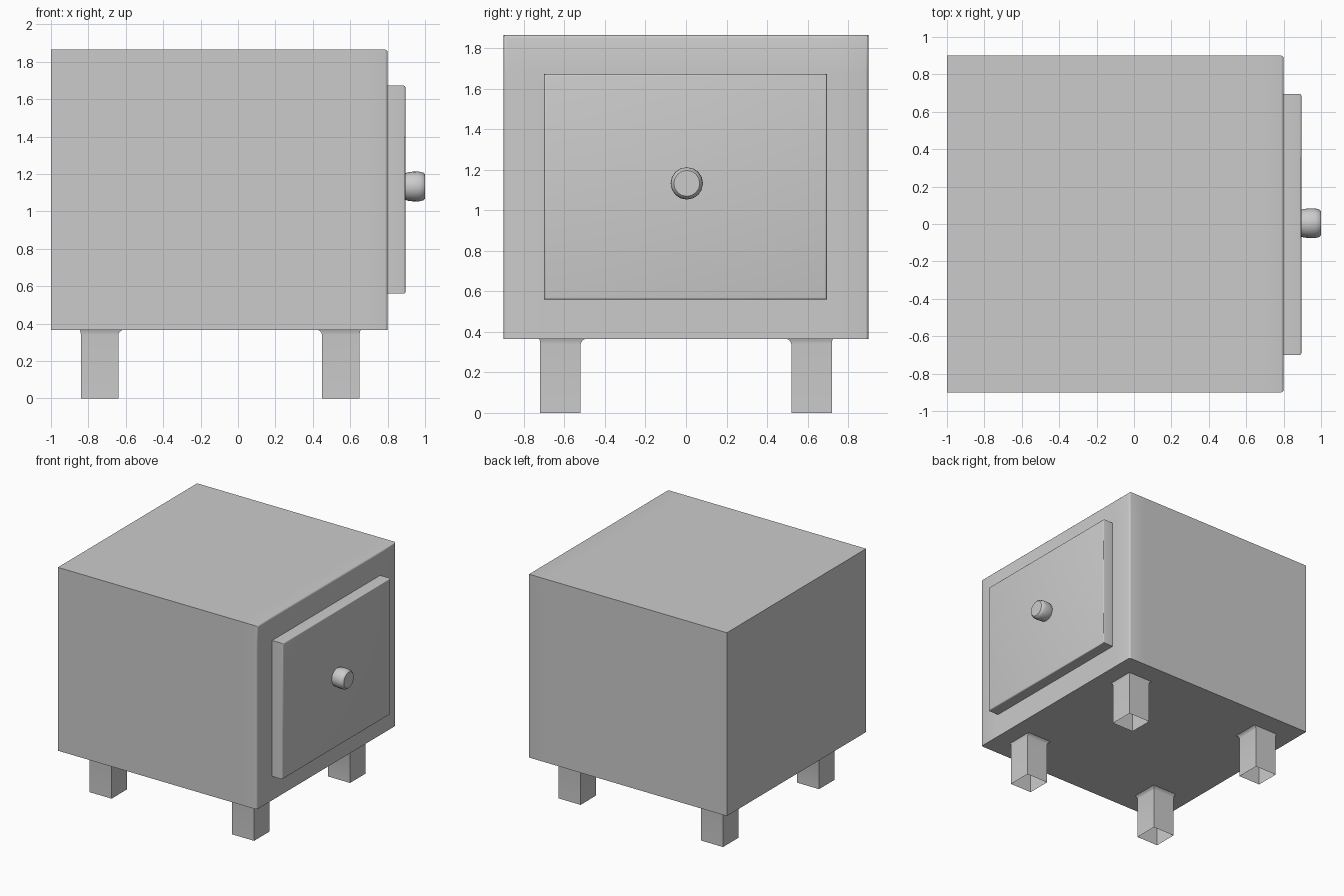
import bpy, bmesh, math
from mathutils import Vector

if "Cube" in bpy.data.objects:
    bpy.data.objects.remove(bpy.data.objects["Cube"])

BASE, TOP = 0.365, 1.865
LEG_X = ((-0.74, 1), (0.55, -1))     # leg centre, direction of the inner side
LEG_Y = ((-0.62, 1), (0.62, -1))
HALF = 0.10


def finish(bm, name):
    bmesh.ops.recalc_face_normals(bm, faces=bm.faces)
    me = bpy.data.meshes.new(name)
    bm.to_mesh(me)
    bm.free()
    ob = bpy.data.objects.new(name, me)
    bpy.context.collection.objects.link(ob)
    bpy.ops.object.select_all(action='DESELECT')
    ob.select_set(True)
    bpy.context.view_layer.objects.active = ob
    bpy.ops.object.shade_smooth_by_angle(angle=math.radians(35))
    return ob


def box(lo, hi):
    bm = bmesh.new()
    bmesh.ops.create_cube(bm, size=1)
    for v in bm.verts:
        v.co = Vector([(a + b) / 2 + c * (b - a) for a, b, c in zip(lo, hi, v.co)])
    return bm


def bevel_front(bm, x, width, keep=lambda e: True):
    edges = [e for e in bm.edges if all(v.co.x > x - 1e-4 for v in e.verts) and keep(e)]
    bmesh.ops.bevel(bm, geom=edges, offset=width, segments=3, profile=0.5, affect='EDGES')


def span(centre, inner, flare):
    a = centre - inner * (HALF + flare * 0.25)
    b = centre + inner * (HALF + flare)
    return min(a, b), max(a, b)


# Cabinet body, open where the hollow legs and the drawer join
bm = box((-1, -0.9, BASE), (0.8, 0.9, TOP))
bevel_front(bm, 0.8, 0.014, lambda e: any(v.co.z > 1 for v in e.verts))
cuts = [(0, p) for c, s in LEG_X for p in span(c, s, 0.02)]
cuts += [(1, p) for c, s in LEG_Y for p in span(c, s, 0.02)]
cuts += [(1, -0.7), (1, 0.695), (2, 0.56), (2, 1.672)]
for axis, pos in cuts:
    normal, point = Vector(), Vector()
    normal[axis], point[axis] = 1, pos
    bmesh.ops.bisect_plane(bm, geom=bm.verts[:] + bm.edges[:] + bm.faces[:],
                           plane_co=point, plane_no=normal)


def is_joint(f):
    c = f.calc_center_median()
    if c.z < BASE + 1e-4:
        return any(abs(c.x - x) < 0.11 for x, _ in LEG_X) and \
               any(abs(c.y - y) < 0.11 for y, _ in LEG_Y)
    return c.x > 0.7999 and -0.7 < c.y < 0.695 and 0.56 < c.z < 1.672


bmesh.ops.delete(bm, geom=[f for f in bm.faces if is_joint(f)], context='FACES')
finish(bm, "cabinet_body")

# Raised drawer front, no back face
bm = box((0.8, -0.7, 0.56), (0.895, 0.695, 1.672))
bmesh.ops.delete(bm, geom=[f for f in bm.faces if f.calc_center_median().x < 0.801],
                 context='FACES')
bevel_front(bm, 0.895, 0.01)
finish(bm, "drawer_front")

# Hollow square legs, slightly flared at the top and open below
for cx, sx in LEG_X:
    for cy, sy in LEG_Y:
        bm = bmesh.new()
        rings = []
        for z, flare in ((0, 0), (0.34, 0), (0.355, 0.006), (BASE, 0.02)):
            x0, x1 = span(cx, sx, flare)
            y0, y1 = span(cy, sy, flare)
            rings.append([bm.verts.new((x, y, z)) for x, y in
                          ((x0, y0), (x1, y0), (x1, y1), (x0, y1))])
        for a, b in zip(rings, rings[1:]):
            for i in range(4):
                j = (i + 1) % 4
                bm.faces.new((a[i], a[j], b[j], b[i]))
        finish(bm, "front_leg" if cx > 0 else "back_leg")

# Turned knob
N = 16
bm = bmesh.new()
rings = []
for x, r in ((0.893, 0.071), (0.908, 0.076), (0.94, 0.08), (0.97, 0.079),
             (0.99, 0.074), (1.0, 0.064)):
    rings.append([bm.verts.new((x, 0.004 + r * math.cos(2 * math.pi * i / N),
                                1.133 + r * math.sin(2 * math.pi * i / N)))
                  for i in range(N)])
for a, b in zip(rings, rings[1:]):
    for i in range(N):
        j = (i + 1) % N
        bm.faces.new((a[i], a[j], b[j], b[i]))
bm.faces.new(rings[-1])
finish(bm, "drawer_knob")
